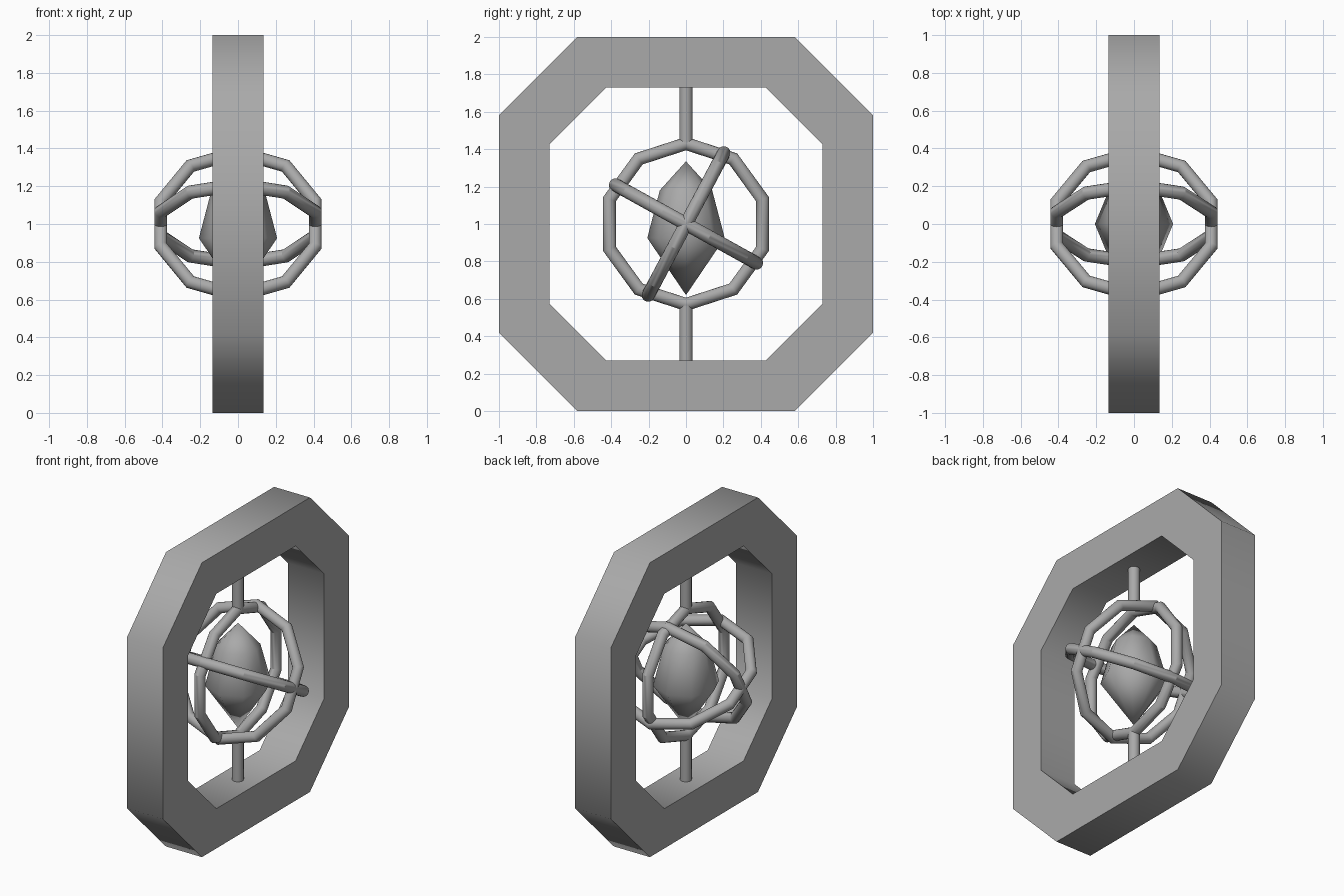
import bpy, bmesh
from math import cos, sin, pi, radians
from mathutils import Matrix, Vector

cube = bpy.data.objects.get("Cube")
if cube:
    bpy.data.objects.remove(cube, do_unlink=True)

GREY = (0.4, 0.4, 0.4, 1)
stone = bpy.data.materials.new("plain grey")
stone.use_nodes = True
stone.diffuse_color = GREY
stone.node_tree.nodes["Principled BSDF"].inputs["Base Color"].default_value = GREY


def finish(obj, name, angle):
    obj.name = obj.data.name = name
    obj.data.materials.append(stone)
    bpy.ops.object.select_all(action='DESELECT')
    obj.select_set(True)
    bpy.context.view_layer.objects.active = obj
    bpy.ops.object.shade_smooth_by_angle(angle=radians(angle))


def from_bmesh(bm, name, angle):
    bmesh.ops.recalc_face_normals(bm, faces=bm.faces)
    mesh = bpy.data.meshes.new(name)
    bm.to_mesh(mesh)
    bm.free()
    obj = bpy.data.objects.new(name, mesh)
    bpy.context.collection.objects.link(obj)
    finish(obj, name, angle)


def octagon(bm, x, half, flat):
    """Chamfered square loop in the plane across x."""
    loop = []
    for sy, sz in ((1, 1), (-1, 1), (-1, -1), (1, -1)):
        pair = [(half, flat), (flat, half)]
        if sy * sz < 0:
            pair.reverse()
        loop += [bm.verts.new((x, sy * y, 1 + sz * z)) for y, z in pair]
    return loop


def bridge(bm, a, b):
    n = len(a)
    for i in range(n):
        j = (i + 1) % n
        bm.faces.new((a[i], a[j], b[j], b[i]))


# Chamfered outer frame
bm = bmesh.new()
loops = [octagon(bm, x, half, flat) for x, half, flat in
         ((-0.135, 1, 0.58), (0.135, 1, 0.58), (0.135, 0.73, 0.425), (-0.135, 0.73, 0.425))]
for i in range(4):
    bridge(bm, loops[i], loops[(i + 1) % 4])
from_bmesh(bm, "outer_frame", 60)

# Three ten-sided rings, each given by two directions in its plane
X, Y, Z = Vector((1, 0, 0)), Vector((0, 1, 0)), Vector((0, 0, 1))
tilt = [Vector((0, cos(radians(a)), sin(radians(a)))) for a in (62, -29)]
for name, u, v in (("upright_ring", Z, Y), ("steep_ring", tilt[0], X), ("shallow_ring", tilt[1], X)):
    bpy.ops.mesh.primitive_torus_add(major_segments=10, minor_segments=16,
                                     major_radius=0.43, minor_radius=0.036)
    ring = bpy.context.object
    turn = Matrix((u, v, u.cross(v))).transposed().to_4x4()
    ring.data.transform(Matrix.Translation((0, 0, 1)) @ turn)
    finish(ring, name, 32)

# Rods joining the upright ring to the frame
for name, side in (("top_rod", 1), ("bottom_rod", -1)):
    bpy.ops.mesh.primitive_cylinder_add(vertices=16, radius=0.036, depth=0.3,
                                        location=(0, 0, 1 + side * 0.585))
    finish(bpy.context.object, name, 40)

# Eight-sided crystal
bm = bmesh.new()
rings = []
for r, z in ((0.207, 0.925), (0.14, 1.18)):
    rings.append([bm.verts.new((r * cos(k * pi / 4), r * sin(k * pi / 4), z)) for k in range(8)])
bridge(bm, *rings)
for ring, z in zip(rings, (0.62, 1.335)):
    tip = bm.verts.new((0, 0, z))
    for k in range(8):
        bm.faces.new((ring[k], ring[(k + 1) % 8], tip))
from_bmesh(bm, "crystal", 60)
